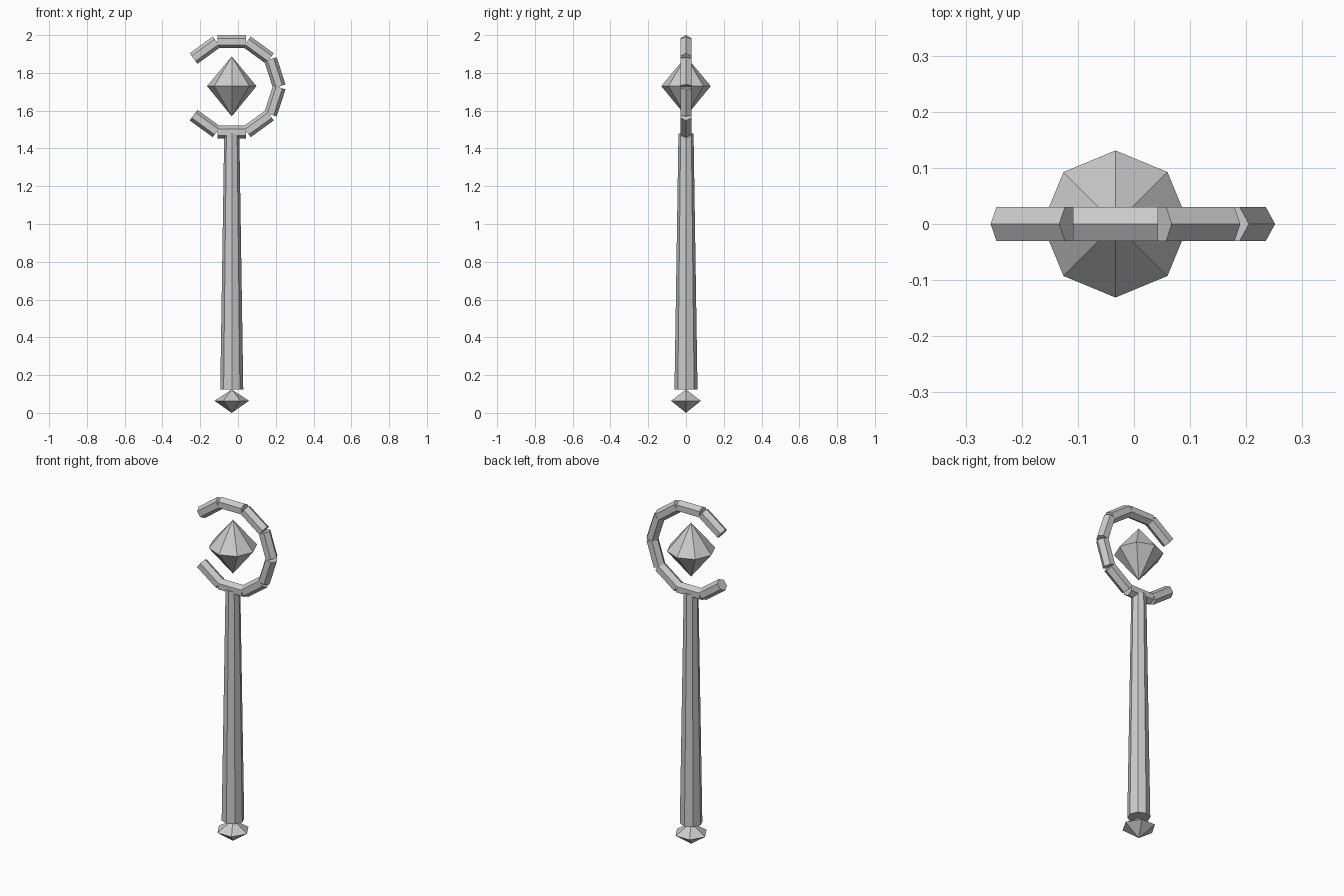
import bpy
import math
from mathutils import Matrix, Vector

if "Cube" in bpy.data.objects:
    bpy.data.objects.remove(bpy.data.objects["Cube"], do_unlink=True)

AXIS_X = -0.033

grey = bpy.data.materials.new("plain grey")
grey.use_nodes = True
colour = (0.6, 0.6, 0.6, 1)
grey.diffuse_color = colour
grey.node_tree.nodes["Principled BSDF"].inputs["Base Color"].default_value = colour


def finish(name):
    obj = bpy.context.object
    obj.name = name
    obj.data.materials.append(grey)
    return obj


def cone(name, sides, r1, r2, z1, z2):
    """Upright tapered prism on the staff axis, first corner on an axis."""
    bpy.ops.mesh.primitive_cone_add(vertices=sides, radius1=r1, radius2=r2,
                                    depth=z2 - z1, location=(AXIS_X, 0, (z1 + z2) / 2))
    return finish(name)


def bipyramid(name, sides, radius, bottom, middle, top, turn=0):
    """Cut gem: a ring of corners joined to a point above and below."""
    ring = [(radius * math.cos(turn + math.tau * i / sides),
             radius * math.sin(turn + math.tau * i / sides), middle) for i in range(sides)]
    verts = ring + [(0, 0, bottom), (0, 0, top)]
    faces = []
    for i in range(sides):
        j = (i + 1) % sides
        faces += [(i, j, sides + 1), (j, i, sides)]
    mesh = bpy.data.meshes.new(name)
    mesh.from_pydata(verts, [], faces)
    mesh.materials.append(grey)
    obj = bpy.data.objects.new(name, mesh)
    obj.location.x = AXIS_X
    bpy.context.collection.objects.link(obj)
    return obj


# Tapered shaft, pommel and floating gem
cone("shaft", 8, 0.061, 0.04, 0.124, 1.48)
bipyramid("pommel", 6, 0.091, 0.0, 0.064, 0.124)
bipyramid("floating_gem", 8, 0.131, 1.57, 1.73, 1.887)

# Open crook: eight straight hexagonal bars on a ten-sided ring
RING_Z, APOTHEM, LENGTH, BAR_R = 1.726, 0.24, 0.151, 0.0346
for n in range(8):
    angle = math.radians(126 - 36 * n)
    out = Vector((math.cos(angle), 0, math.sin(angle)))
    along = Vector((-math.sin(angle), 0, math.cos(angle)))
    side = along.cross(out)
    bpy.ops.mesh.primitive_cylinder_add(vertices=6, radius=BAR_R, depth=LENGTH)
    bar = finish(f"crook_bar_{n + 1}")
    # a corner of the hexagon points outwards from the ring
    turn = Matrix((side, out, along)).transposed().to_4x4()
    centre = Vector((AXIS_X, 0, RING_Z)) + out * APOTHEM
    bar.matrix_world = Matrix.Translation(centre) @ turn
